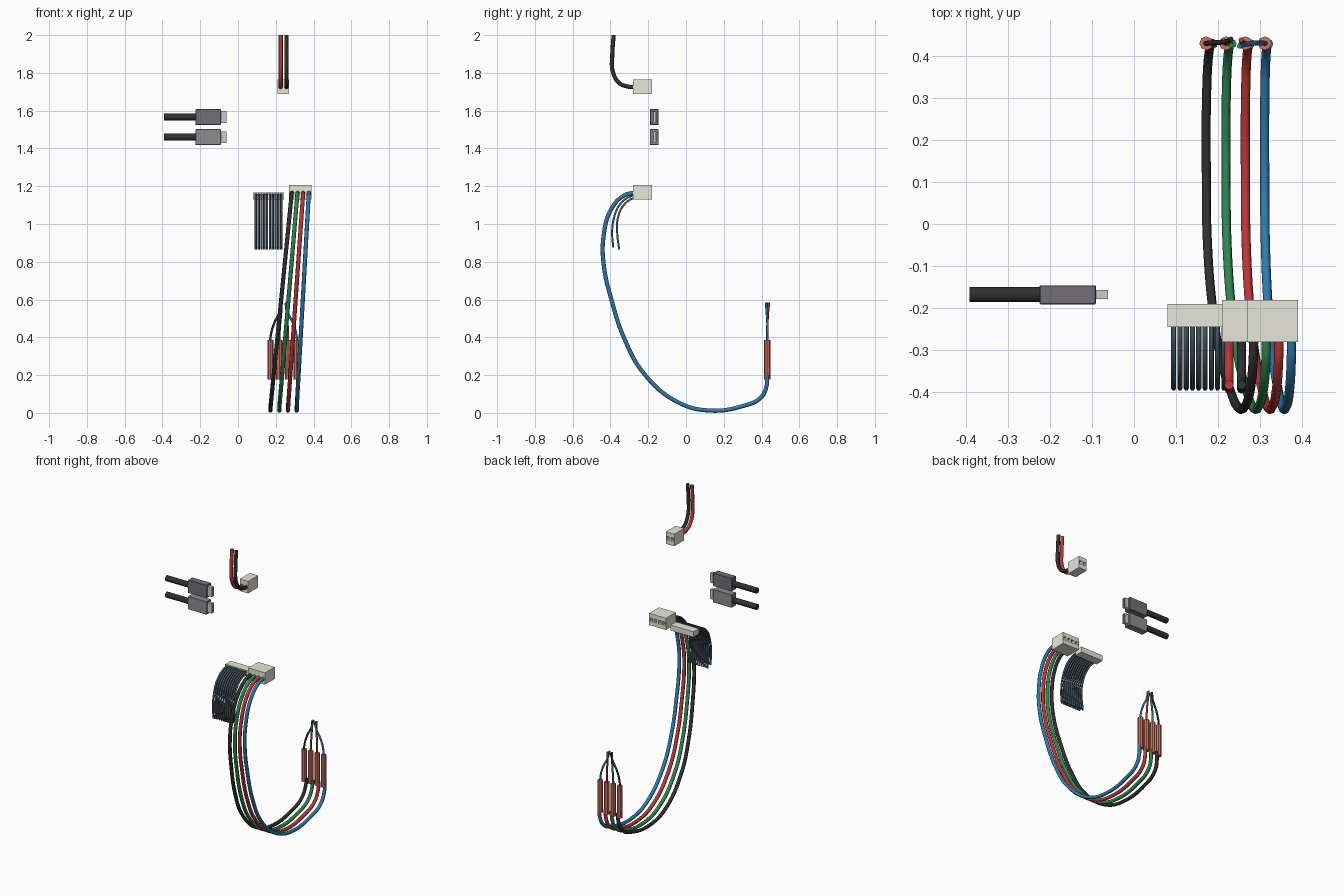
import bpy
from mathutils import Vector

if "Cube" in bpy.data.objects:
    bpy.data.objects.remove(bpy.data.objects["Cube"])

COLORS = {
    "beige": (0.80, 0.80, 0.72), "black": (0.03, 0.03, 0.03), "red": (0.50, 0.04, 0.04),
    "green": (0.03, 0.24, 0.08), "blue": (0.03, 0.20, 0.42), "ribbon": (0.07, 0.10, 0.13),
    "shrink": (0.62, 0.16, 0.10), "dark_grey": (0.17, 0.16, 0.18),
    "mid_grey": (0.27, 0.27, 0.28), "metal": (0.65, 0.65, 0.67),
}
MATS = {}
for key, rgb in COLORS.items():
    MATS[key] = bpy.data.materials.new(key)
    MATS[key].diffuse_color = (*rgb, 1)


def box(name, lo, hi, color):
    lo, hi = Vector(lo), Vector(hi)
    bpy.ops.mesh.primitive_cube_add(size=1, location=(lo + hi) / 2)
    ob = bpy.context.object
    ob.name = name
    ob.scale = hi - lo
    bpy.ops.object.transform_apply(location=True, rotation=False, scale=True)
    ob.data.materials.append(MATS[color])
    return ob


def cut(ob, lo, hi):
    """Cut a rectangular socket out of a part."""
    cutter = box("cutter", lo, hi, "black")
    cutter.hide_render = True
    mod = ob.modifiers.new("socket", "BOOLEAN")
    mod.operation = "DIFFERENCE"
    mod.solver = "EXACT"
    mod.object = cutter
    bpy.context.view_layer.objects.active = ob
    bpy.ops.object.modifier_apply(modifier=mod.name)
    bpy.data.objects.remove(cutter)


def wire(name, points, radius, color, bevel=2, steps=8):
    curve = bpy.data.curves.new(name, "CURVE")
    curve.dimensions = "3D"
    curve.bevel_depth = radius
    curve.bevel_resolution = bevel
    curve.resolution_u = steps
    curve.use_fill_caps = True
    spline = curve.splines.new("BEZIER")
    spline.bezier_points.add(len(points) - 1)
    for bp, p in zip(spline.bezier_points, points):
        bp.co = p
        bp.handle_left_type = bp.handle_right_type = "AUTO"
    curve.materials.append(MATS[color])
    ob = bpy.data.objects.new(name, curve)
    bpy.context.collection.objects.link(ob)
    return ob


def cylinder(name, radius, depth, loc, color, sides, rot=(0, 0, 0)):
    bpy.ops.mesh.primitive_cylinder_add(vertices=sides, radius=radius, depth=depth,
                                        location=loc, rotation=rot)
    ob = bpy.context.object
    ob.name = name
    ob.data.materials.append(MATS[color])
    return ob


def housing(name, x0, x1, z0, z1, pins):
    """Plug housing with a row of square sockets in its back face."""
    ob = box(name, (x0, -0.281, z0), (x1, -0.181, z1), "beige")
    zc = (z0 + z1) / 2
    for px in pins:
        cut(ob, (px - 0.009, -0.23, zc - 0.011), (px + 0.009, -0.15, zc + 0.011))
    return ob


# Two-pin plug with wires rising to the top
housing("two_pin_plug", 0.21, 0.27, 1.687, 1.765, (0.226, 0.256))
LEAD = [(-0.27, 1.725), (-0.31, 1.728), (-0.355, 1.748), (-0.388, 1.81), (-0.39, 1.9), (-0.383, 2.0)]
for color, x in (("red", 0.226), ("black", 0.256)):
    wire(f"two_pin_wire_{color}", [(x, y, z) for y, z in LEAD], 0.011, color)

# Two USB style plugs with cables
for label, z, color in (("upper", 1.566, "dark_grey"), ("lower", 1.460, "mid_grey")):
    body = box(f"usb_body_{label}", (-0.225, -0.191, z - 0.042), (-0.091, -0.146, z + 0.042), color)
    bev = body.modifiers.new("soft_edges", "BEVEL")
    bev.width = 0.002
    bev.segments = 1
    tip = box(f"usb_tip_{label}", (-0.095, -0.179, z - 0.031), (-0.062, -0.157, z + 0.031), "metal")
    cut(tip, (-0.088, -0.1755, z - 0.0275), (-0.05, -0.1605, z + 0.0275))
    box(f"usb_tongue_{label}", (-0.09, -0.174, z - 0.024), (-0.065, -0.169, z + 0.024), color)
    cable = cylinder(f"usb_cable_{label}", 0.018, 0.17, (-0.307, -0.168, z), "black", 16,
                     (0, 1.570796, 0))
    bpy.ops.object.shade_smooth_by_angle()

# Four-pin plug
PINS = {"black": (0.285, 0.172), "green": (0.315, 0.219), "red": (0.345, 0.265), "blue": (0.375, 0.311)}
housing("four_pin_plug", 0.27, 0.39, 1.13, 1.206, [p[0] for p in PINS.values()])

# Long hanging wires, heat-shrink sleeves and thin bundled tails
LOOP = [(-0.27, 1.167), (-0.33, 1.15), (-0.395, 1.08), (-0.437, 0.93), (-0.435, 0.78), (-0.395, 0.60),
        (-0.325, 0.39), (-0.22, 0.205), (-0.04, 0.055), (0.125, 0.0125), (0.30, 0.036),
        (0.395, 0.08), (0.427, 0.145), (0.429, 0.20)]
TAILS = {"black": (0.231, 0.440), "green": (0.231, 0.425), "red": (0.255, 0.438), "blue": (0.251, 0.423)}
for color, (xa, xb) in PINS.items():
    path = [(xb + (xa - xb) * max(0, z - 0.03) / 1.137, y, z) for y, z in LOOP]
    wire(f"long_wire_{color}", path, 0.011, color)
    cylinder(f"heat_shrink_{color}", 0.0165, 0.207, (xb, 0.43, 0.2815), "shrink", 8)
    xt, yt = TAILS[color]
    tail = [(xb, 0.43, 0.36), (xb, 0.43, 0.40), (xb + (xt - xb) * 0.3, 0.431, 0.47),
            (xb + (xt - xb) * 0.85, (0.43 + yt) / 2, 0.54), (xt, yt, 0.583)]
    wire(f"tail_wire_{color}", tail, 0.006, color)

# Flat ribbon plug with two rows of ten thin wires
box("ribbon_plug", (0.08, -0.245, 1.13), (0.243, -0.19, 1.166), "beige")
ROWS = {
    "outer": [(-0.235, 1.157), (-0.285, 1.15), (-0.345, 1.11), (-0.382, 1.03), (-0.391, 0.95), (-0.385, 0.875)],
    "inner": [(-0.235, 1.140), (-0.28, 1.136), (-0.33, 1.10), (-0.361, 1.03), (-0.364, 0.95), (-0.354, 0.865)],
}
for row, pts in ROWS.items():
    for i in range(10):
        x = 0.0945 + i * 0.0149
        wire(f"ribbon_wire_{row}_{i + 1}", [(x, y, z) for y, z in pts], 0.006, "ribbon", 1, 6)

for m in bpy.data.materials:
    if m.users and not m.is_grease_pencil:
        m.use_nodes = True
        m.node_tree.nodes["Principled BSDF"].inputs["Base Color"].default_value = m.diffuse_color
